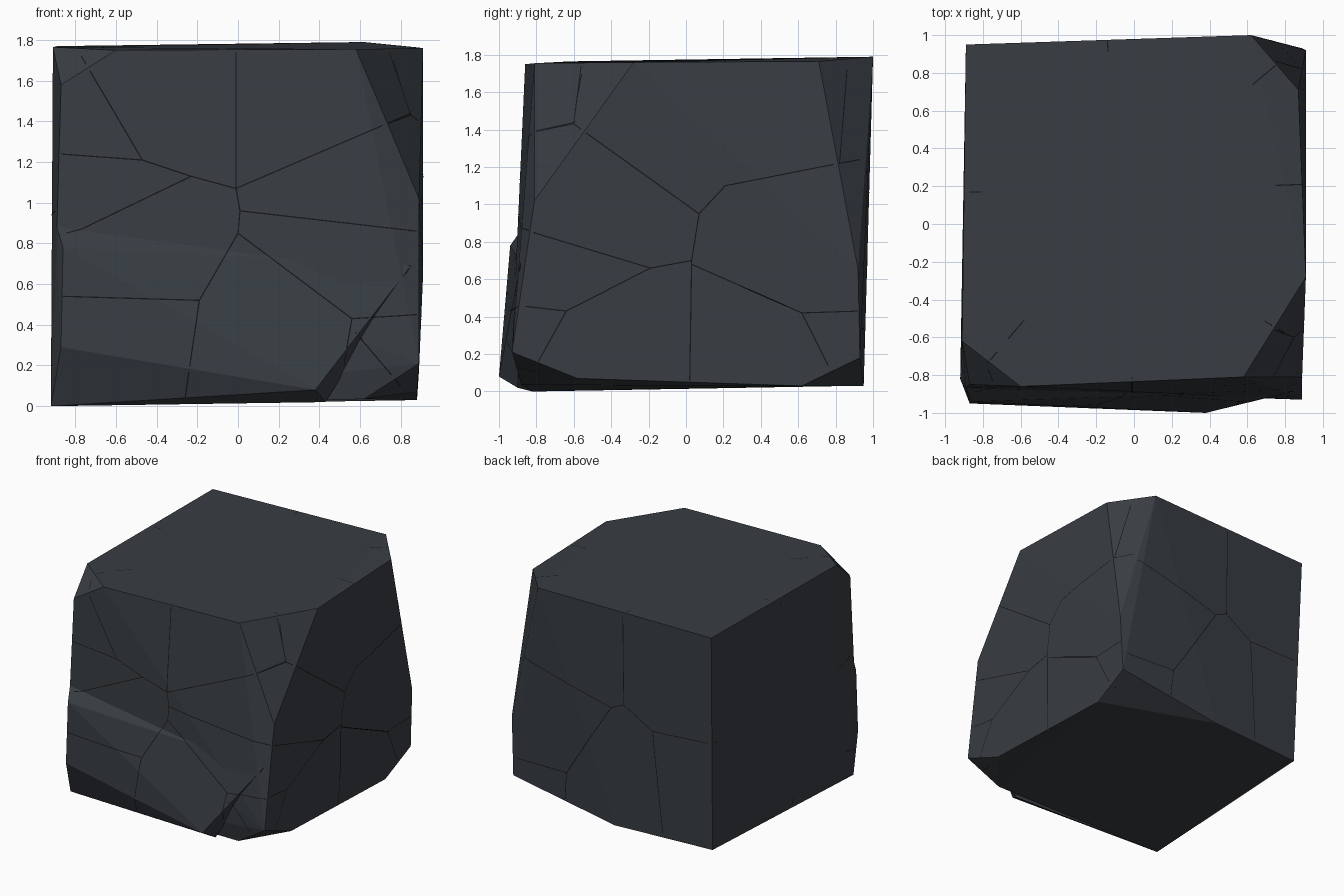
import bpy, bmesh
from mathutils import Vector
from mathutils.bvhtree import BVHTree

if "Cube" in bpy.data.objects:
    bpy.data.objects.remove(bpy.data.objects["Cube"])


def material(name, rgb):
    m = bpy.data.materials.new(name)
    m.diffuse_color = (*rgb, 1)
    m.use_nodes = True
    m.node_tree.nodes["Principled BSDF"].inputs["Base Color"].default_value = m.diffuse_color
    return m


STONE = material("dark_stone", (0.04, 0.047, 0.056))
CRACK = material("crack_shadow", (0.007, 0.008, 0.009))


def add_object(name, bm, mat):
    me = bpy.data.meshes.new(name)
    bm.to_mesh(me)
    bm.free()
    me.materials.append(mat)
    ob = bpy.data.objects.new(name, me)
    bpy.context.collection.objects.link(ob)
    return ob


def rock(name, corners):
    """Faceted stone block wrapped around a few corner points."""
    bm = bmesh.new()
    for c in corners:
        bm.verts.new(c)
    res = bmesh.ops.convex_hull(bm, input=bm.verts)
    loose = [v for v in bm.verts if not v.link_faces]
    bmesh.ops.delete(bm, geom=loose, context='VERTS')
    bmesh.ops.dissolve_limit(bm, angle_limit=0.06, verts=bm.verts, edges=bm.edges)
    bmesh.ops.recalc_face_normals(bm, faces=bm.faces)
    return add_object(name, bm, STONE)


# Main block: a cube with five chipped corners
block = rock("stone_block", [
    (-.89, .95, 1.77), (.62, 1, 1.79), (.87, .71, 1.765),      # top rim
    (.91, -.28, 1.76), (.58, -.81, 1.755), (-.6, -.86, 1.75), (-.91, -.62, 1.765),
    (-.87, -.85, 1.58), (.89, -.81, 1.02), (.91, .92, .65),    # chipped sides
    (-.89, -.87, .88),
    (.89, -.93, .21), (.62, -.88, .035), (.88, -.58, .07),     # bottom rim
    (.88, .62, .03), (.89, .93, .18), (-.03, .95, .03),
    (-.86, .89, .03), (-.92, -.82, 0)])

# Protruding slab on the lower front
ledge = rock("front_ledge", [
    (-.89, -.87, .88), (.85, -.885, .69), (-.86, -.94, .78),
    (-.87, -.95, .29), (.38, -1, .08), (.43, -.9, .02), (-.92, -.82, 0)])

# Combined surface that the cracks are laid on
surface = bmesh.new()
for ob in (block, ledge):
    surface.from_mesh(ob.data)
bmesh.ops.triangulate(surface, faces=surface.faces)
tree = BVHTree.FromBMesh(surface)


def cracks(name, place, direction, paths, width=.006, lift=.0015):
    """Hairline strips, drawn in 2D and projected onto the stone."""
    bm = bmesh.new()
    for path in paths:
        for a, b in zip(path, path[1:]):
            a, b = Vector(a), Vector(b)
            steps = max(2, int((b - a).length / .04))
            last = None
            for i in range(steps + 1):
                p = a.lerp(b, i / steps)
                hit, n, _, _ = tree.ray_cast(Vector(place(*p)), Vector(direction))
                if hit is None:
                    last = None
                    continue
                along = Vector(place(*b)) - Vector(place(*a))
                side = along.cross(n).normalized() * width / 2
                pair = [bm.verts.new(hit + n * lift + s * side) for s in (-1, 1)]
                if last:
                    f = bm.faces.new((last[0], pair[0], pair[1], last[1]))
                    f.normal_update()
                    if f.normal.dot(Vector(direction)) > 0:
                        f.normal_flip()
                last = pair
    return add_object(name, bm, CRACK)


cracks("front_cracks", lambda u, v: (u, -3, v), (0, 1, 0), [
    [(-.01, 1.74), (-.01, 1.07), (.01, .96), (0, .85), (-.19, .52), (-.26, .04)],
    [(-.01, 1.07), (.85, 1.44)],
    [(-.01, 1.07), (-.23, 1.13), (-.47, 1.21), (-.77, 1.72)],
    [(-.47, 1.21), (-.88, 1.24)],
    [(-.23, 1.13), (-.77, .87), (-.88, .84)],
    [(.01, .96), (.88, .86)],
    [(-.19, .52), (-.86, .54)],
    [(0, .85), (.56, .43), (.88, .45)],
    [(.56, .43), (.52, .2)], [(.58, .36), (.8, .1)]])

cracks("right_cracks", lambda u, v: (3, u, v), (-1, 0, 0), [
    [(-.56, 1.74), (-.6, 1.43), (.07, .95), (.03, .7), (.02, .06)],
    [(-.6, 1.43), (-.8, 1.39)],
    [(.07, .95), (.21, 1.1), (.82, 1.22), (.93, 1.24)],
    [(.82, 1.22), (.86, 1.72)],
    [(.03, .7), (-.19, .66), (-.85, .86)],
    [(-.19, .66), (-.64, .43), (-.9, .46)],
    [(-.64, .43), (-.79, .16)],
    [(.03, .68), (.62, .42), (.92, .43)],
    [(.62, .42), (.78, .1)]])

cracks("top_cracks", lambda u, v: (u, v, 3), (0, 0, -1), [
    [(-.14, .97), (-.11, .17), (-.09, .07), (-.04, -.06), (-.01, -.82)],
    [(-.87, .17), (-.11, .17), (.89, .21)],
    [(-.05, .17), (.75, .84)],
    [(-.09, .07), (-.77, -.73)],
    [(-.04, -.06), (.8, -.58)]])

cracks("back_cracks", lambda u, v: (u, 3, v), (0, -1, 0), [
    [(-.12, 1.75), (-.12, 1.03), (-.37, .88), (-.44, .05)],
    [(-.37, .88), (-.88, .9)],
    [(-.12, 1.03), (-.01, .98), (.77, 1.18)],
    [(-.01, .98), (.4, .34), (.88, .33)],
    [(.4, .34), (.42, .12)]])

cracks("left_cracks", lambda u, v: (-3, u, v), (1, 0, 0), [
    [(.08, 1.74), (.15, .81), (-.08, .33), (-.08, .04)],
    [(.15, .81), (.9, .9)],
    [(.15, .81), (-.82, .96)],
    [(-.08, .33), (-.84, .2)]])
